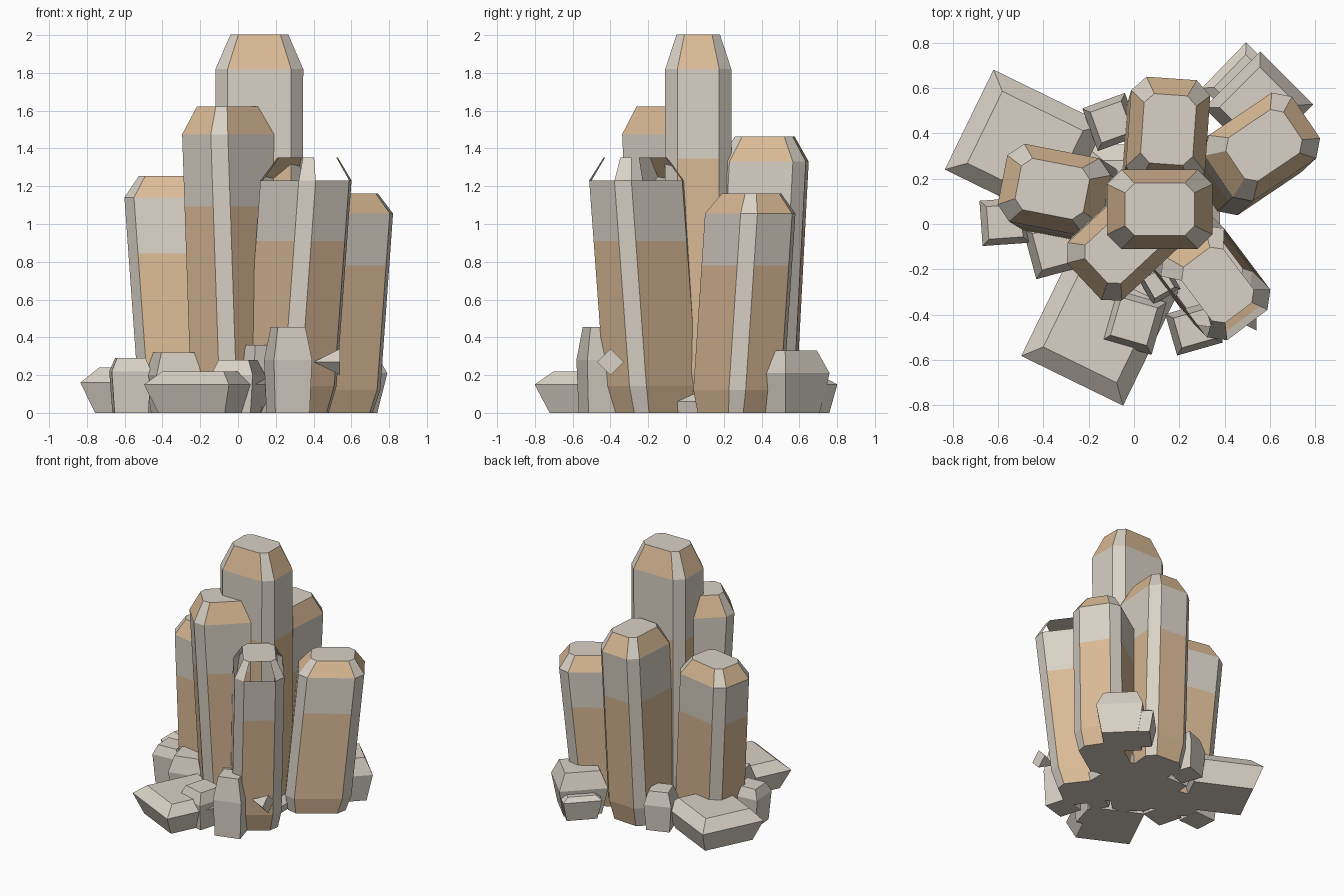
import bpy, bmesh
from math import radians
from mathutils import Matrix, Vector

cube = bpy.data.objects.get("Cube")
if cube:
    bpy.data.objects.remove(cube)


def material(name, rgb):
    m = bpy.data.materials.new(name)
    m.use_nodes = True
    m.diffuse_color = (*rgb, 1)
    m.node_tree.nodes["Principled BSDF"].inputs["Base Color"].default_value = (*rgb, 1)
    return m


STONE = material("pale_stone", (0.69, 0.64, 0.56))
TAN = material("warm_tan", (0.70, 0.49, 0.30))


def finish(bm, name):
    mesh = bpy.data.meshes.new(name)
    bm.to_mesh(mesh)
    bm.free()
    mesh.materials.append(STONE)
    mesh.materials.append(TAN)
    obj = bpy.data.objects.new(name, mesh)
    bpy.context.collection.objects.link(obj)
    return obj


def loft(outline, rings, base, lean, angle):
    """Stack scaled copies of an outline; returns the mesh and its side bands."""
    bm = bmesh.new()
    turn = Matrix.Rotation(radians(angle), 3, 'Z')
    loops = []
    for z, scale in rings:
        centre = Vector((base[0] + lean[0] * z, base[1] + lean[1] * z, z))
        loops.append([bm.verts.new(centre + turn @ Vector((x * scale, y * scale, 0)))
                      for x, y in outline])
    n = len(outline)
    bands = [[bm.faces.new((lo[i], lo[(i + 1) % n], hi[(i + 1) % n], hi[i]))
              for i in range(n)] for lo, hi in zip(loops, loops[1:])]
    bm.faces.new(loops[0][::-1])
    bm.faces.new(loops[-1])
    return bm, bands


# Chamfered rectangle: even sides are broad faces, odd sides are corner cuts
HX, HY, CUT = 0.2325, 0.175, 0.064
OCTAGON = [(-HX + CUT, -HY), (HX - CUT, -HY), (HX, -HY + CUT), (HX, HY - CUT),
           (HX - CUT, HY), (-HX + CUT, HY), (-HX, HY - CUT), (-HX, -HY + CUT)]


def column(name, foot, head, shoulder, angle, open_sides=()):
    rings = [(0, 0.87), (shoulder * 0.115, 1), (shoulder * 0.74, 1),
             (shoulder, 1), (shoulder * 1.1, 0.66)]
    lean = [(h - f) / shoulder for f, h in zip(foot, head)]
    bm, bands = loft(OCTAGON, rings, foot, lean, angle)
    # Broad faces are tan except in the band under the shoulder
    for level, band in enumerate(bands):
        for side, face in enumerate(band):
            face.material_index = int(side % 2 == 0 and level != 2)
    if open_sides:
        bmesh.ops.delete(bm, geom=[bands[-1][s] for s in open_sides],
                         context='FACES_ONLY')
    finish(bm, name)


def rock(name, centre, size, angle, ridge, top, foot_scale=0.78, top_scale=0.72):
    x, y = size[0] / 2, size[1] / 2
    outline = [(-x, -y), (x, -y), (x, y), (-x, y)]
    bm, _ = loft(outline, [(0, foot_scale), (ridge, 1), (top, top_scale)],
                 centre, (0, 0), angle)
    finish(bm, name)


# Tall columns
column("central_column", (0.11, 0.065), (0.113, 0.065), 1.82, 0)
column("front_left_column", (0.0, -0.03), (-0.05, -0.095), 1.475, 43)
column("front_right_column", (0.27, -0.17), (0.36, -0.26), 1.23, 127, (0, 4, 6))
column("right_column", (0.49, 0.27), (0.566, 0.34), 1.055, 34)
column("left_column", (-0.27, 0.1), (-0.352, 0.15), 1.14, -11)
column("back_column", (0.13, 0.34), (0.15, 0.41), 1.33, 86)

# Broad slabs around the foot
rock("front_slab", (-0.15, -0.44), (0.5, 0.56), -26, 0.15, 0.22)
rock("back_left_slab", (-0.48, 0.34), (0.55, 0.49), -26, 0.16, 0.24)
rock("back_right_block", (0.55, 0.52), (0.33, 0.35), -45, 0.21, 0.33)
rock("back_right_slab", (0.49, 0.61), (0.28, 0.26), 46, 0.15, 0.18)

# Small rocks between the columns
rock("left_rock", (-0.57, 0.01), (0.21, 0.2), 4, 0.22, 0.29, 0.85)
rock("left_front_rock", (-0.34, -0.1), (0.25, 0.23), 15, 0.2, 0.32, 0.8)
rock("front_rock", (0.0, -0.43), (0.23, 0.24), -16, 0.2, 0.28, 0.85)
rock("front_gap_rock", (0.11, -0.26), (0.14, 0.14), 30, 0.22, 0.36, 0.85)
rock("front_right_rock", (0.265, -0.46), (0.21, 0.19), 16, 0.28, 0.455, 0.9)
rock("back_rock", (-0.1, 0.45), (0.2, 0.2), 20, 0.2, 0.3, 0.85)
rock("ground_stone", (0.08, 0.1), (0.6, 0.5), 0, 0.06, 0.12, 0.95)

# Pointed shard on the front right column
bm = bmesh.new()
pose = Matrix.Translation((0.47, -0.4, 0.27)) @ Matrix.Rotation(radians(-90), 4, 'Y')
bmesh.ops.create_cone(bm, cap_ends=True, segments=4, radius1=0.07, radius2=0,
                      depth=0.14, matrix=pose)
finish(bm, "front_right_shard")
